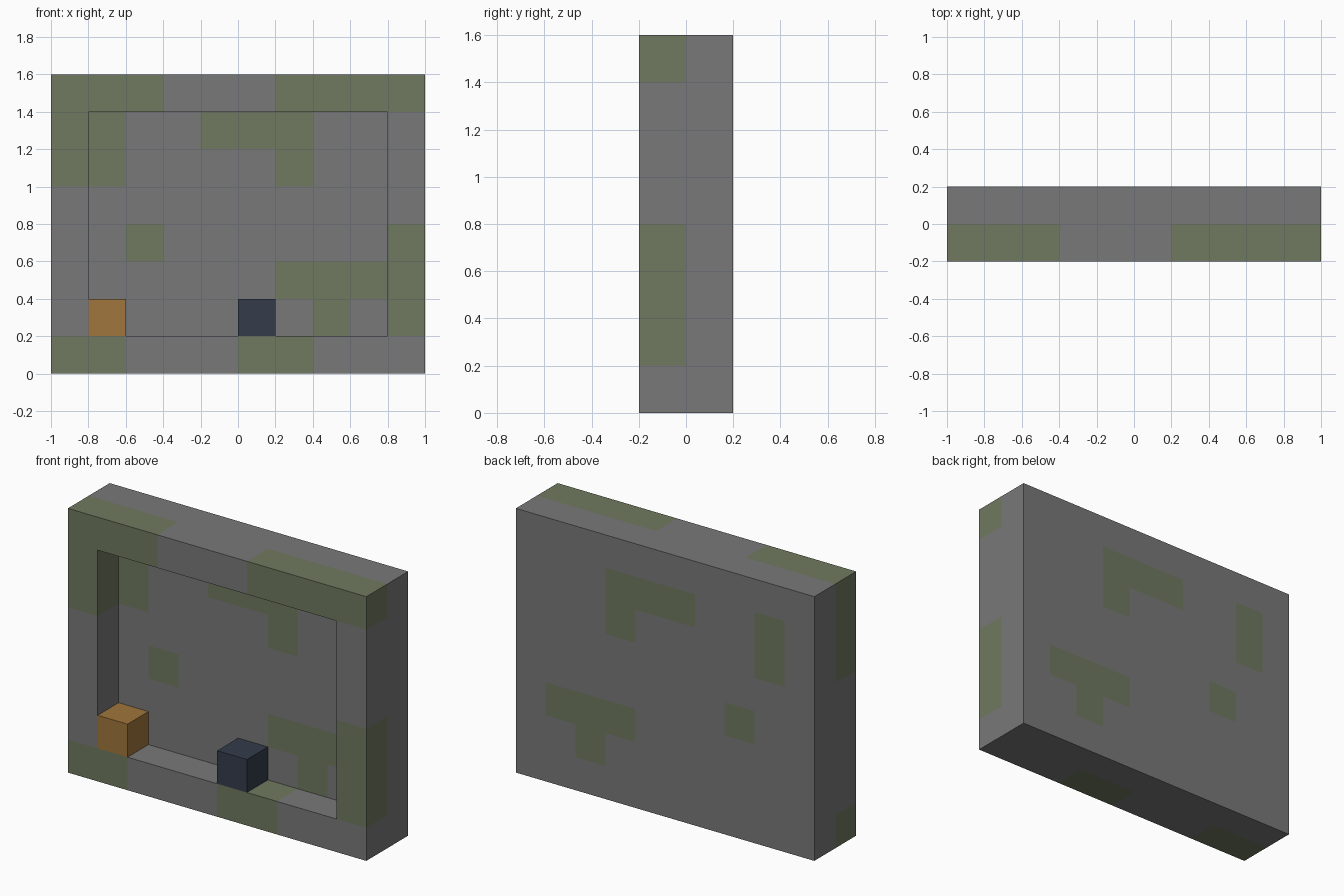
import bpy
import bmesh
from mathutils import Vector

cube = bpy.data.objects.get("Cube")
if cube:
    bpy.data.objects.remove(cube, do_unlink=True)

CELL = 0.2
COLS, ROWS = 10, 8


def material(name, rgb):
    mat = bpy.data.materials.new(name)
    mat.use_nodes = True
    color = (*rgb, 1.0)
    mat.diffuse_color = color
    bsdf = mat.node_tree.nodes["Principled BSDF"]
    bsdf.inputs["Base Color"].default_value = color
    bsdf.inputs["Roughness"].default_value = 0.9
    return mat


stone = material("stone grey", (0.19, 0.19, 0.19))
moss = material("moss green", (0.16, 0.19, 0.115))
orange = material("orange block", (0.35, 0.18, 0.045))
navy = material("navy block", (0.034, 0.045, 0.07))

# Moss pattern of the stone blocks, top row first
MOSS = [
    "###...####",
    "##..###...",
    "##....#...",
    "..........",
    "..#......#",
    "......####",
    ".......#.#",
    "##...##...",
]

# Block cells as (column, depth, row): depth 0 is the front layer
grid = [(c, r) for c in range(COLS) for r in range(ROWS)]
on_rim = lambda c, r: c in (0, COLS - 1) or r in (0, ROWS - 1)
frame = {(c, 0, r) for c, r in grid if on_rim(c, r)}
panel = {(c, 1, r) for c, r in grid}
wall = frame | panel
orange_cell, navy_cell = {(1, 0, 1)}, {(5, 0, 1)}
solid = wall | orange_cell | navy_cell


def mossy(cell):
    c, d, r = cell
    # Moss grows on the front rim and on the recessed panel inside it
    return MOSS[ROWS - 1 - r][c] == "#" and (d == 0) == on_rim(c, r)


def block_part(name, cells, mats, rule=lambda cell: 0):
    """Skin a set of cubic cells with only their exposed faces."""
    bm = bmesh.new()
    for cell in sorted(cells):
        center = Vector(((cell[0] + 0.5 - COLS / 2) * CELL,
                         (cell[1] - 0.5) * CELL, (cell[2] + 0.5) * CELL))
        for axis in range(3):
            for sign in (-1, 1):
                near = list(cell)
                near[axis] += sign
                if tuple(near) in solid:
                    continue
                n, u, v = Vector(), Vector(), Vector()
                n[axis] = sign * CELL / 2
                u[(axis + 1) % 3] = CELL / 2
                v[(axis + 2) % 3] = sign * CELL / 2
                corners = (-u - v, u - v, u + v, v - u)
                face = bm.faces.new([bm.verts.new(center + n + k) for k in corners])
                face.material_index = rule(cell)
    bmesh.ops.remove_doubles(bm, verts=bm.verts[:], dist=0.001)
    # Merge flat neighbours of one colour
    bmesh.ops.dissolve_limit(bm, angle_limit=0.01, verts=bm.verts[:],
                             edges=bm.edges[:], delimit={'MATERIAL'})
    mesh = bpy.data.meshes.new(name)
    bm.to_mesh(mesh)
    bm.free()
    for mat in mats:
        mesh.materials.append(mat)
    obj = bpy.data.objects.new(name, mesh)
    bpy.context.collection.objects.link(obj)
    return obj


# Stone wall with raised rim, and the two blocks standing on its ledge
block_part("mossy_stone_wall", wall, [stone, moss], lambda cell: int(mossy(cell)))
block_part("orange_block", orange_cell, [orange])
block_part("navy_block", navy_cell, [navy])
